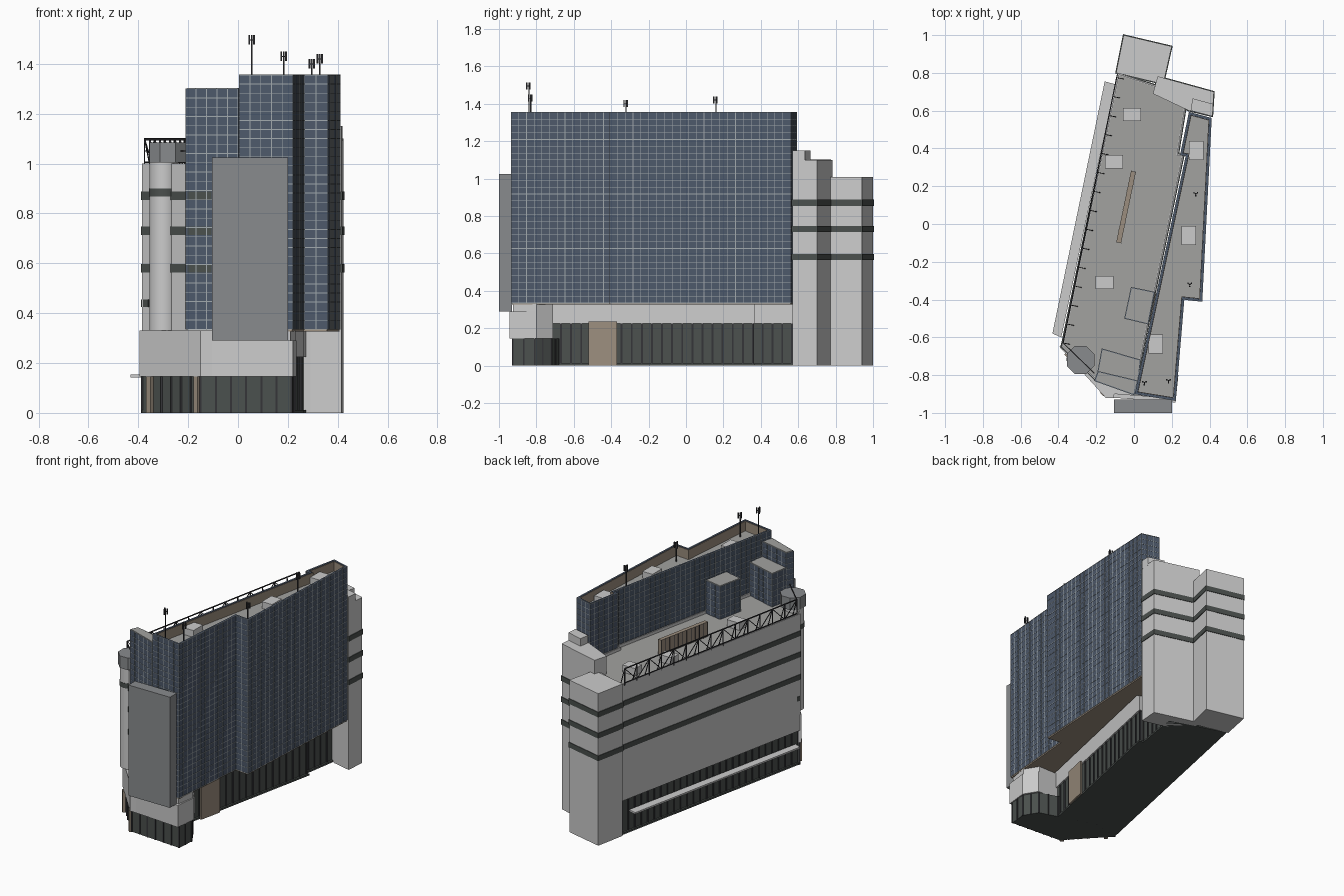
import bpy, bmesh, math
from mathutils import Vector, Matrix

if "Cube" in bpy.data.objects:
    bpy.data.objects.remove(bpy.data.objects["Cube"])

def mat(name, r, g, b):
    m = bpy.data.materials.new(name)
    m.diffuse_color = (r, g, b, 1)
    m.use_nodes = True
    m.node_tree.nodes["Principled BSDF"].inputs["Base Color"].default_value = m.diffuse_color
    return m

GLASS = mat("blue_glass", .075, .10, .145)
LINE = mat("mullion_grey", .36, .40, .42)
DARK = mat("dark_glass", .07, .08, .075)
BLACK = mat("dark_metal", .035, .035, .04)
BROWN = mat("tan_cladding", .33, .27, .21)
ROOF = mat("roof_grey", .36, .36, .35)
PANEL = mat("panel_grey", .25, .26, .27)
WALL = mat("wall_grey", .55, .55, .55)

def finish(name, bm, m):
    bmesh.ops.recalc_face_normals(bm, faces=bm.faces)
    me = bpy.data.meshes.new(name)
    bm.to_mesh(me)
    bm.free()
    ob = bpy.data.objects.new(name, me)
    bpy.context.collection.objects.link(ob)
    if m:
        me.materials.append(m)
    return ob

def prism(name, pts, z0, z1, m=None):
    bm = bmesh.new()
    f = bm.faces.new([bm.verts.new((x, y, z0)) for x, y in pts])
    up = bmesh.ops.extrude_face_region(bm, geom=[f])
    vs = [e for e in up["geom"] if isinstance(e, bmesh.types.BMVert)]
    bmesh.ops.translate(bm, verts=vs, vec=(0, 0, z1 - z0))
    return finish(name, bm, m)

def offset(pts, d):
    """Mitred offset of a counter-clockwise outline, outward for d > 0."""
    out = []
    for i, p in enumerate(pts):
        p, a, b = Vector(p), Vector(pts[i - 1]), Vector(pts[(i + 1) % len(pts)])
        e, f = (p - a).normalized(), (b - p).normalized()
        n1, n2 = Vector((e.y, -e.x)), Vector((f.y, -f.x))
        out.append(tuple(p + (n1 + n2) * d / max(.35, 1 + n1.dot(n2))))
    return out

def parapet(name, pts, z0, z1, t, m=None):
    bm = bmesh.new()
    rings = [[bm.verts.new((x, y, z)) for x, y in o]
             for o, z in ((pts, z0), (pts, z1), (offset(pts, -t), z1), (offset(pts, -t), z0))]
    for k in range(4):
        a, b = rings[k], rings[(k + 1) % 4]
        for i in range(len(pts)):
            j = (i + 1) % len(pts)
            bm.faces.new((a[i], a[j], b[j], b[i]))
    return finish(name, bm, m)

def bar(bm, p, q, w, h=None):
    p, q = Vector(p), Vector(q)
    d = q - p
    M = Matrix.Translation((p + q) / 2) @ d.to_track_quat('X', 'Z').to_matrix().to_4x4()
    bmesh.ops.create_cube(bm, size=1, matrix=M @ Matrix.Diagonal((d.length, w, h or w, 1)))

def curtain(name, pts, z0, z1, dx, dz, m, w=.004):
    """Grid of mullions over every face of an outline."""
    bm = bmesh.new()
    for i, p in enumerate(pts):
        p, q = Vector(p), Vector(pts[(i + 1) % len(pts)])
        n = max(1, round((q - p).length / dx))
        for k in range(n):
            c = p.lerp(q, k / n)
            bar(bm, (*c, z0), (*c, z1), w)
        if dz:
            rows = round((z1 - z0) / dz)
            for k in range(rows + 1):
                z = z0 + (z1 - z0) * k / rows
                bar(bm, (*p, z), (*q, z), w)
    return finish(name, bm, m)

def bands(name, pts, heights):
    for k, z in enumerate(heights):
        prism(f"{name}_window_band_{k}", offset(pts, .004), z - .016, z + .018, DARK)

def quad(x, y, w, l, a=-11.7):
    c, s = math.cos(math.radians(a)), math.sin(math.radians(a))
    return [(x + c * u - s * v, y + s * u + c * v)
            for u, v in ((-w/2, -l/2), (w/2, -l/2), (w/2, l/2), (-w/2, l/2))]

LEVELS = (.58, .73, .87)

# West block: dark shopfront below, banded grey wall above
west = [(-.385, -.65), (-.20, -.83), (0, -.90), (.265, .37), (.235, .37), (.285, .68), (-.085, .80)]
prism("ground_slab", west, 0, .012, DARK)
shop = offset(west, -.012)
prism("shopfront", shop, .012, .23, DARK)
curtain("shopfront_piers", shop, .012, .23, .055, 0, BLACK, .01)
prism("west_block_wall", west, .225, .975, WALL)
prism("west_roof", offset(west, -.01), .97, .982, ROOF)
parapet("west_parapet", west, .97, 1.0, .008, WALL)
bands("west_block", west, LEVELS)

# Entrance canopy along the west side
prism("west_canopy", [(-.432, -.58), (-.385, -.60), (-.10, .74), (-.155, .755)], .142, .153)

# East facade: tan wall panel in the shopfront
def east(y):
    return (y + .90) * .209 + .004
prism("tan_wall_panel", [(east(-.52), -.52), (east(-.52) + .012, -.52),
                         (east(-.37) + .012, -.37), (east(-.37), -.37)], 0, .235, BROWN)

# Front podium over a recessed entrance
podium = [(-.395, -.65), (-.15, -.92), (-.105, -.92), (-.10, -.72), (-.2, -.6)]
prism("podium_corner", podium, .145, .33)
prism("podium_front", [(-.105, -.92), (.22, -.945), (.235, -.80), (.18, -.71), (-.1, -.71)], .145, .29, WALL)
prism("podium_top", [(-.105, -.90), (.21, -.925), (.23, -.80), (.175, -.71), (-.1, -.71)], .289, .33)
entry = [(-.385, -.645), (-.15, -.90), (.215, -.925), (.225, -.81), (.17, -.72), (-.2, -.6)]
prism("entrance_glass", entry, 0, .145, DARK)
curtain("entrance_frames", entry, 0, .145, .06, 0, BLACK, .008)
for k, (x, y) in enumerate(((-.35, -.69), (-.16, -.892))):
    prism(f"entrance_pier_{k}", quad(x, y, .025, .03, -45), 0, .145, BROWN)

# Glass tower with set-back corner, sunken roof and tan soffit
tower = [(.005, -.90), (.22, -.935), (.265, -.40), (.36, -.41), (.41, .56), (.292, .592),
         (.245, .365), (.275, .36)]
prism("tower_glass", tower, .335, 1.28, GLASS)
parapet("tower_parapet", tower, 1.27, 1.357, .012, GLASS)
parapet("tower_parapet_lining", offset(tower, -.0125), 1.27, 1.354, .003, BROWN)
prism("tower_roof", offset(tower, -.014), 1.279, 1.29, ROOF)
prism("tower_soffit", offset(tower, -.003), .326, .336, BROWN)
curtain("tower_mullions", tower, .335, 1.355, .042, .0365, LINE, .003)

# Lower glass bay at the front and roof-level glass rooms
bay = [(-.21, -.83), (0, -.905), (.02, -.83), (-.19, -.78)]
rooms = {"front_glass_bay": (bay, .335, 1.30),
         "stair_room": ([(-.195, -.80), (.02, -.84), (.035, -.72), (-.17, -.66)], .97, 1.20),
         "lift_room": ([(-.05, -.50), (.075, -.53), (.108, -.36), (-.015, -.335)], .97, 1.20)}
for name, (pts, z0, z1) in rooms.items():
    prism(name, pts, z0, z1, GLASS)
    prism(name + "_roof", offset(pts, -.004), z1 - .002, z1 + .003, ROOF)
    curtain(name + "_mullions", pts, z0, z1, .042, .0365, LINE, .003)

# Large blank front panel
prism("front_panel", [(-.105, -1), (.20, -1), (.20, -.93), (-.105, -.93)], .29, 1.025, PANEL)

# Round corner shaft with an octagonal cap
def drum(name, x, y, r, z0, z1, n, m=None):
    bpy.ops.mesh.primitive_cylinder_add(vertices=n, radius=r, depth=z1 - z0,
                                        location=(x, y, (z0 + z1) / 2),
                                        rotation=(0, 0, math.pi / n))
    ob = bpy.context.object
    ob.name = name
    if m:
        ob.data.materials.append(m)
    if n > 8:
        bpy.ops.object.shade_smooth_by_angle()
drum("corner_shaft", -.297, -.715, .058, .33, 1.01, 32)
drum("corner_shaft_band", -.297, -.715, .06, .868, .90, 32, DARK)
drum("corner_cap", -.282, -.72, .08, 1.005, 1.085, 8, PANEL)
prism("corner_low_band", [(-.388, -.645), (-.36, -.68), (-.34, -.66), (-.382, -.62)], .425, .455, DARK)

# Rear service blocks
rear = [(-.095, .80), (.155, .74), (.20, .94), (-.055, 1.0)]
prism("rear_block", rear, 0, 1.01)
bands("rear_block", rear, LEVELS)
side = [(.10, .69), (.29, .60), (.415, .57), (.423, .70), (.125, .782)]
prism("rear_side_block", side, 0, 1.10)
bands("rear_side_block", side, LEVELS)
prism("rear_side_upstand", [(.30, .60), (.415, .57), (.42, .635), (.31, .665)], 1.09, 1.15)

# Lattice rail along the west roof edge
bm = bmesh.new()
a, b = Vector((-.375, -.63)), Vector((-.092, .775))
bays = 14
for k in range(bays + 1):
    p, q = a.lerp(b, k / bays), a.lerp(b, (k + 1) / bays)
    inner = p + Vector((.035, -.007))
    bar(bm, (*p, .99), (*p, 1.10), .005)
    bar(bm, (*p, 1.10), (*inner, .985), .004)
    if k < bays:
        bar(bm, (*p, 1.0 if k % 2 else 1.1), (*q, 1.1 if k % 2 else 1.0), .004)
for z in (1.005, 1.10):
    bar(bm, (*a, z), (*b, z), .006)
for z in (1.05, 1.095):
    bar(bm, (*a, z), (-.21, -.79, z), .005)
finish("roof_lattice_rail", bm, BLACK)

# Rooftop equipment
for k, (x, y, w, l, z) in enumerate(((-.01, .58, .095, .07, .98), (-.105, .33, .095, .07, .98),
                                     (-.155, -.31, .095, .07, .98), (.33, .39, .075, .10, 1.285),
                                     (.29, -.06, .075, .10, 1.285), (.115, -.635, .075, .10, 1.285))):
    prism(f"roof_unit_{k}", quad(x, y, w, l, 0), z, z + .05)
prism("roof_screen", quad(-.042, .09, .026, .385), .98, 1.08, BROWN)
curtain("roof_screen_ribs", quad(-.042, .09, .026, .385), .98, 1.08, .035, 0, BLACK, .003)

# Antenna masts with three small panels
for k, (x, y, z) in enumerate(((.055, -.84, 1.515), (.183, -.83, 1.45), (.295, -.32, 1.42), (.327, .16, 1.44))):
    bm = bmesh.new()
    bar(bm, (x, y, 1.285), (x, y, z), .006)
    for j in range(3):
        t = math.radians(120 * j + 30)
        px, py = x + .011 * math.cos(t), y + .011 * math.sin(t)
        bar(bm, (px, py, z - .038), (px, py, z), .007)
        bar(bm, (x, y, z - .02), (px, py, z - .02), .004)
    finish(f"antenna_mast_{k}", bm, BLACK)
